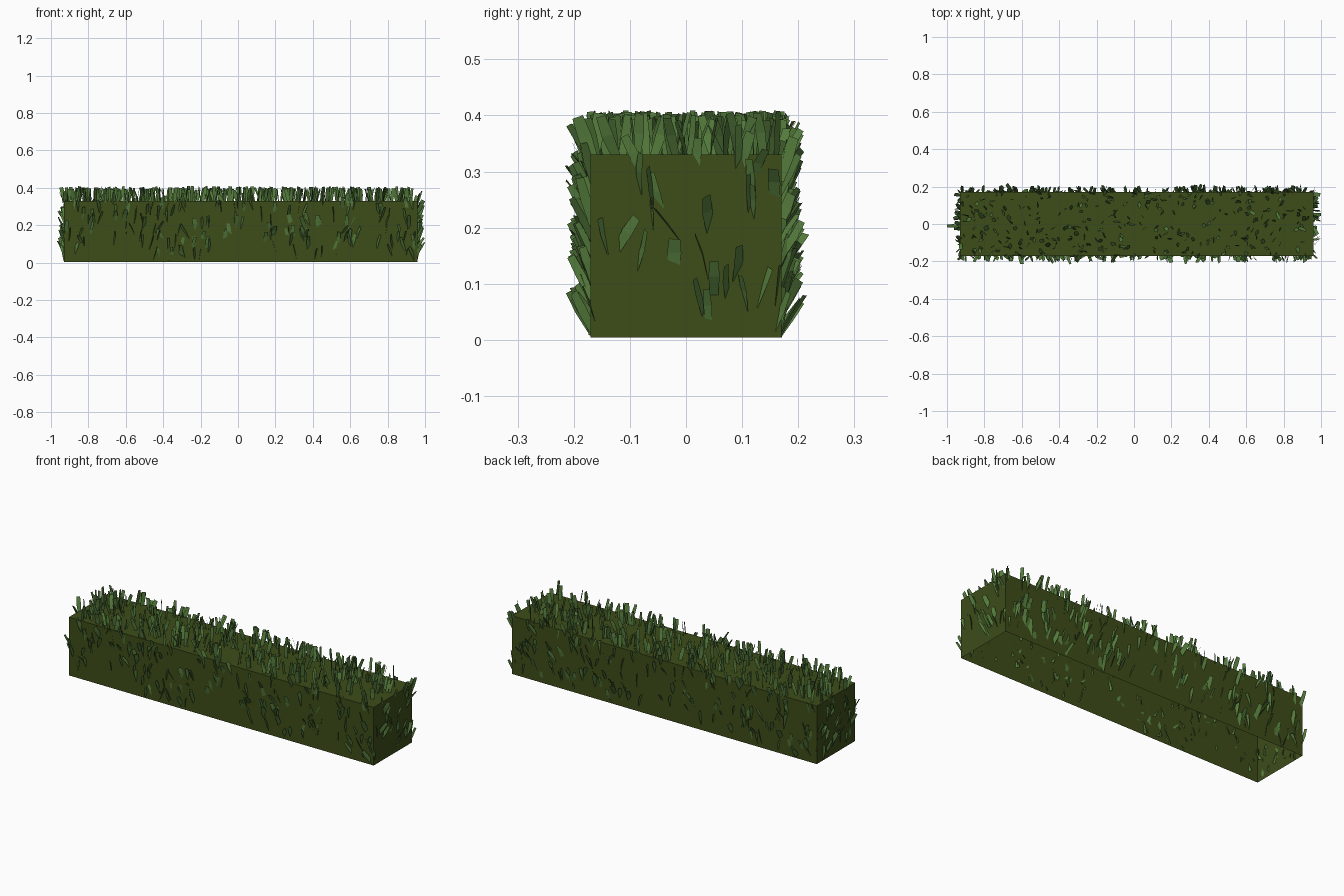
import bpy, bmesh, random, math
from mathutils import Vector, Matrix

if "Cube" in bpy.data.objects:
    bpy.data.objects.remove(bpy.data.objects["Cube"])

random.seed(7)
X0, X1, Y, Z0, Z1 = -0.93, 0.96, 0.17, 0.004, 0.33


def material(name, color):
    m = bpy.data.materials.new(name)
    m.diffuse_color = (*color, 1)
    m.use_nodes = True
    m.node_tree.nodes["Principled BSDF"].inputs["Base Color"].default_value = m.diffuse_color
    return m


def make_object(name, bm, mat):
    me = bpy.data.meshes.new(name)
    bm.to_mesh(me)
    bm.free()
    me.materials.append(mat)
    ob = bpy.data.objects.new(name, me)
    bpy.context.collection.objects.link(ob)
    return ob


core_green = material("core_green", (0.047, 0.074, 0.010))
leaf_green = material("leaf_green", (0.09, 0.20, 0.045))

# Hedge core: a box with an open underside
bm = bmesh.new()
bmesh.ops.create_cube(bm, size=1, matrix=Matrix.Translation(
    ((X0 + X1) / 2, 0, (Z0 + Z1) / 2)) @ Matrix.Diagonal((X1 - X0, 2 * Y, Z1 - Z0, 1)))
bottom = [f for f in bm.faces if f.normal.z < -0.9]
bmesh.ops.delete(bm, geom=bottom, context='FACES_ONLY')
make_object("hedge_core", bm, core_green)


def blade(bm, root, direction, length, width, twist, bend):
    """A flat leaf strip of two segments, slightly bent and tapered."""
    d = direction.normalized()
    ref = Vector((math.cos(twist), math.sin(twist), 0))
    side = (ref - d * ref.dot(d)).normalized()
    out = d.cross(side)
    rows = []
    for t, w in ((0, 0.75), (0.55, 1.0), (1, 0.8)):
        c = root + d * length * t + out * bend * t * t
        row = []
        for s in (-0.5, 0.5):
            p = c + side * width * w * s
            p.x = max(-1.0, min(1.0, p.x))
            p.y = max(-0.222, min(0.222, p.y))
            p.z = max(0.0, min(0.412, p.z))
            row.append(bm.verts.new(p))
        rows.append(row)
    for a, b in zip(rows, rows[1:]):
        bm.faces.new((a[0], a[1], b[1], b[0]))


def leaves(name, count, place, normal):
    bm = bmesh.new()
    n = Vector(normal)
    up = n.z > 0.5
    for _ in range(count):
        root = Vector(place())
        lean = Vector((random.gauss(0, 1), random.gauss(0, 1), 0)) * (0.18 if up else 0.25)
        if not up:
            lean -= n * lean.dot(n)
            lean += n * random.uniform(0.12, 0.6)
        d = Vector((0, 0, 1)) + lean
        length = random.uniform(0.066, 0.084) if up else random.uniform(0.06, 0.09)
        blade(bm, root - n * 0.005, d, length, random.uniform(0.014, 0.026),
              random.uniform(0, 2 * math.pi), random.uniform(-0.012, 0.012))
    make_object(name, bm, leaf_green)


# Leaves on each face of the hedge
u = random.uniform
leaves("top_leaves", 320, lambda: (u(X0, X1), u(-Y, Y), Z1), (0, 0, 1))
for tag, s in (("front", -1), ("back", 1)):
    leaves(tag + "_leaves", 165, lambda: (u(X0, X1), s * Y, u(Z0, Z1 - 0.01)), (0, s, 0))
for tag, x, s in (("left", X0, -1), ("right", X1, 1)):
    leaves(tag + "_leaves", 30, lambda: (x, u(-Y, Y), u(Z0, Z1 - 0.01)), (s, 0, 0))

# Two stray leaves that reach the furthest at each end
bm = bmesh.new()
blade(bm, Vector((X0, -0.01, 0.125)), Vector((-0.9, 0, 0.45)), 0.08, 0.018, 1.57, 0)
blade(bm, Vector((X1, 0.05, 0.08)), Vector((0.6, 0, 0.8)), 0.075, 0.02, 1.57, 0)
make_object("stray_leaves", bm, leaf_green)
